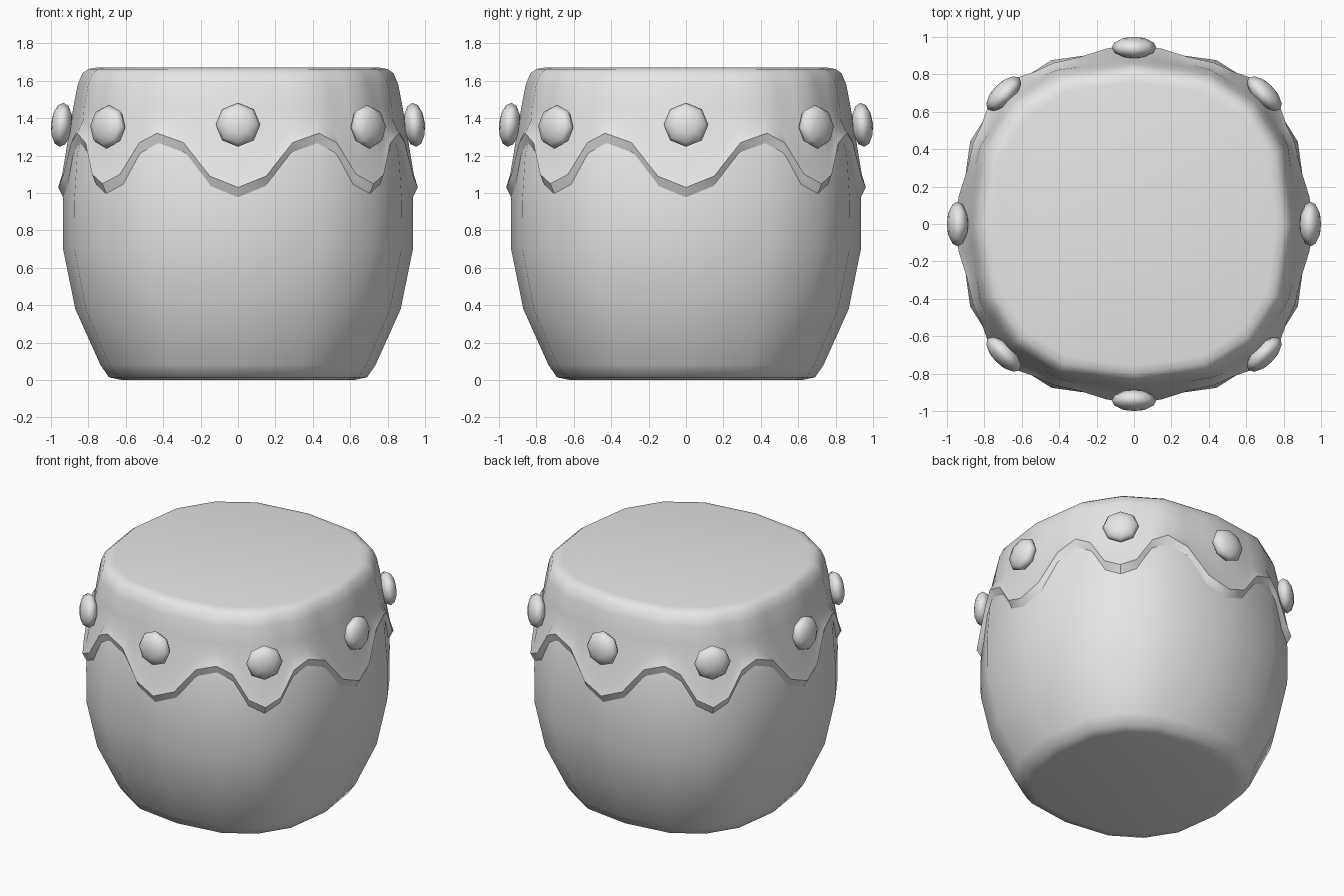
import bpy, bmesh, math
from mathutils import Matrix, Vector

if "Cube" in bpy.data.objects:
    bpy.data.objects.remove(bpy.data.objects["Cube"], do_unlink=True)

grey = bpy.data.materials.new("plain grey")
grey.use_nodes = True
grey.diffuse_color = (0.8, 0.8, 0.8, 1)
grey.node_tree.nodes["Principled BSDF"].inputs["Base Color"].default_value = (0.8, 0.8, 0.8, 1)

COLUMNS = 48


def finish(name, bm, angle):
    """Turn a bmesh into a smooth shaded object."""
    bmesh.ops.recalc_face_normals(bm, faces=bm.faces)
    mesh = bpy.data.meshes.new(name)
    bm.to_mesh(mesh)
    bm.free()
    mesh.materials.append(grey)
    obj = bpy.data.objects.new(name, mesh)
    bpy.context.collection.objects.link(obj)
    bpy.ops.object.select_all(action="DESELECT")
    obj.select_set(True)
    bpy.context.view_layer.objects.active = obj
    bpy.ops.object.shade_smooth_by_angle(angle=math.radians(angle))
    return obj


# Sixteen-sided rounded square plan, with three columns along each side
quarter = [Vector((1, 0)), Vector((0.935, 0.47)), Vector((0.755, 0.755)), Vector((0.47, 0.935))]
corners = [Matrix.Rotation(q * math.pi / 2, 2) @ p for q in range(4) for p in quarter]


def plan(column):
    side, step = divmod(column % COLUMNS, 3)
    return corners[side].lerp(corners[(side + 1) % 16], step / 3)


def loft(name, rows, columns, caps, angle):
    """Each row gives a (radius, height) pair for a column."""
    bm = bmesh.new()
    rings = []
    for row in rows:
        ring = []
        for c in columns:
            r, z = row(c)
            p = plan(c) * r
            ring.append(bm.verts.new((p.x, p.y, z)))
        rings.append(ring)
    n = len(columns)
    for a, b in zip(rings, rings[1:]):
        for i in range(n):
            j = (i + 1) % n
            bm.faces.new((a[i], a[j], b[j], b[i]))
    for i in caps:
        bm.faces.new(rings[i])
    return finish(name, bm, angle)


# Barrel-shaped body
body = [(0.62, 0), (0.69, 0.015), (0.735, 0.08), (0.87, 0.38),
        (0.935, 0.70), (0.937, 0.95), (0.92, 1.2), (0.87, 1.4), (0.80, 1.5)]


def body_radius(z):
    for (r0, z0), (r1, z1) in zip(body, body[1:]):
        if z <= z1:
            return r0 + (r1 - r0) * (z - z0) / (z1 - z0)
    return body[-1][0]


def level(r, z):
    return lambda c: (r, z)


loft("drum_body", [level(r, z) for r, z in body], range(0, COLUMNS, 3), (0, -1), 60)

# Drum skin with a scalloped, flared hem
scallop = [1.03, 1.09, 1.27, 1.32, 1.27, 1.10, 1.05, 1.10, 1.27, 1.32, 1.27, 1.09]


def hem(rise, flare):
    def row(c):
        z = scallop[c % len(scallop)] + rise
        return body_radius(z) + flare, z
    return row


skin = [(0.76, 1.67), (0.80, 1.663), (0.832, 1.64), (0.857, 1.58), (0.88, 1.46)]
loft("drum_skin", [level(r, z) for r, z in skin]
     + [hem(0.07, 0.013), hem(0, 0.03), hem(-0.06, -0.004)],
     range(COLUMNS), (0,), 42)

# Flattened studs around the skin
for i in range(8):
    distance, height = ((0.943, 1.365), (0.985, 1.355))[i % 2]
    bm = bmesh.new()
    bmesh.ops.create_uvsphere(bm, u_segments=8, v_segments=6, radius=1)
    bmesh.ops.scale(bm, vec=(0.118, 0.12, 0.057), verts=bm.verts)
    place = (Matrix.Rotation(i * math.pi / 4, 4, "Z")
             @ Matrix.Translation((distance, 0, height))
             @ Matrix.Rotation(math.radians(85), 4, "Y"))
    bm.transform(place)
    finish(f"stud_{i + 1}", bm, 60)
